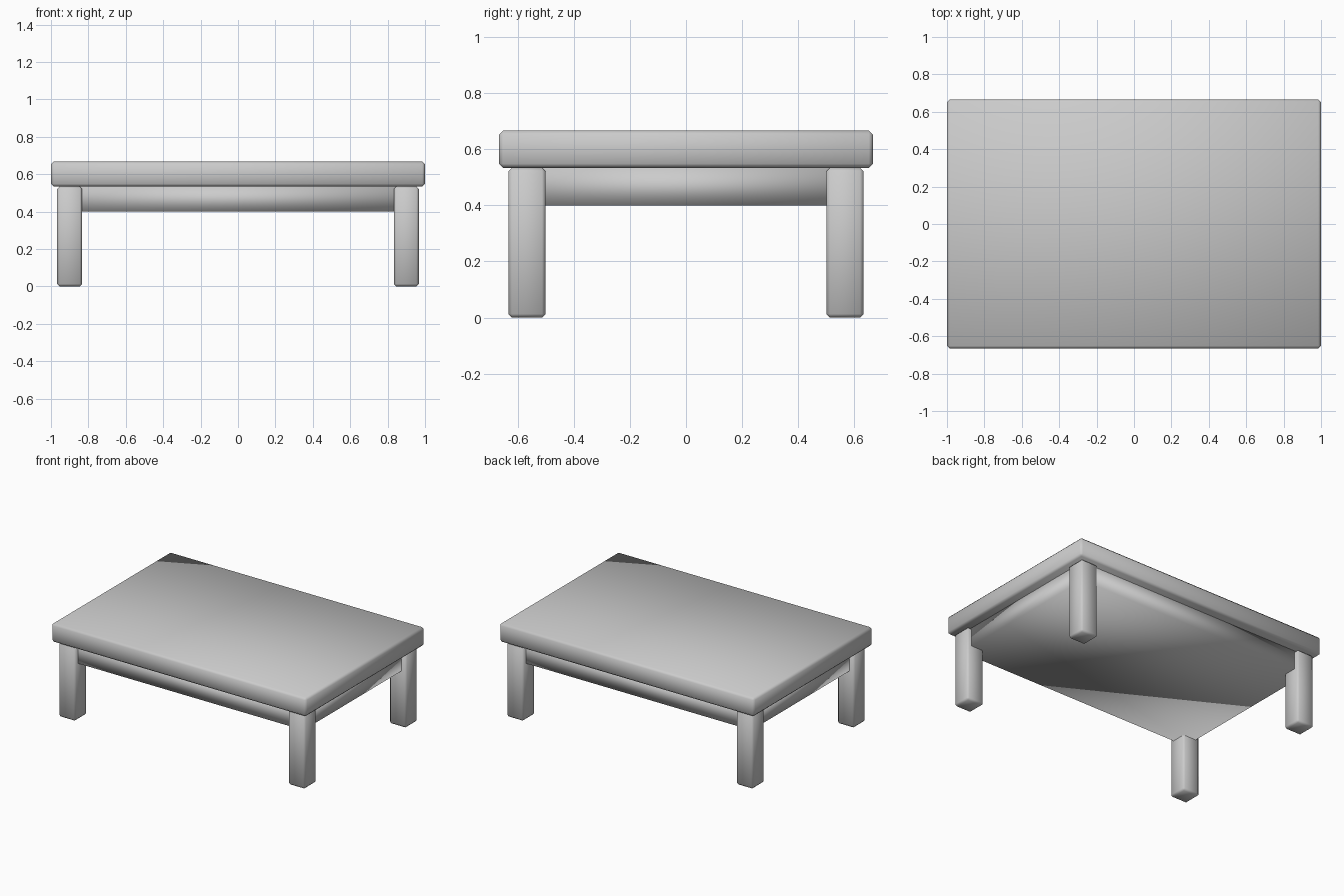
import bpy

if "Cube" in bpy.data.objects:
    bpy.data.objects.remove(bpy.data.objects["Cube"])

U = 1 / 30  # design module: all parts fall on this spacing


def box(name, size, center, bevel=0.0):
    """Smooth-shaded box with an optional narrow chamfer."""
    bpy.ops.mesh.primitive_cube_add(size=1, location=center)
    obj = bpy.context.object
    obj.name = name
    obj.scale = size
    bpy.ops.object.transform_apply(location=False, rotation=False, scale=True)
    if bevel:
        mod = obj.modifiers.new("edge_chamfer", 'BEVEL')
        mod.width = bevel
        mod.segments = 1
        mod.limit_method = 'NONE'
    bpy.ops.object.shade_smooth()
    return obj


# Table top slab
box("table_top", (60 * U, 40 * U, 4 * U), (0, 0, 18 * U), 0.015)

# Apron block under the top, set in slightly from the leg faces
box("apron", (56 * U, 36 * U, 4 * U), (0, 0, 14 * U))

# Four square legs
for sx, side in ((-1, "left"), (1, "right")):
    for sy, end in ((-1, "front"), (1, "back")):
        box(f"{end}_{side}_leg", (4 * U, 4 * U, 16 * U),
            (sx * 27 * U, sy * 17 * U, 8 * U), 0.013)
